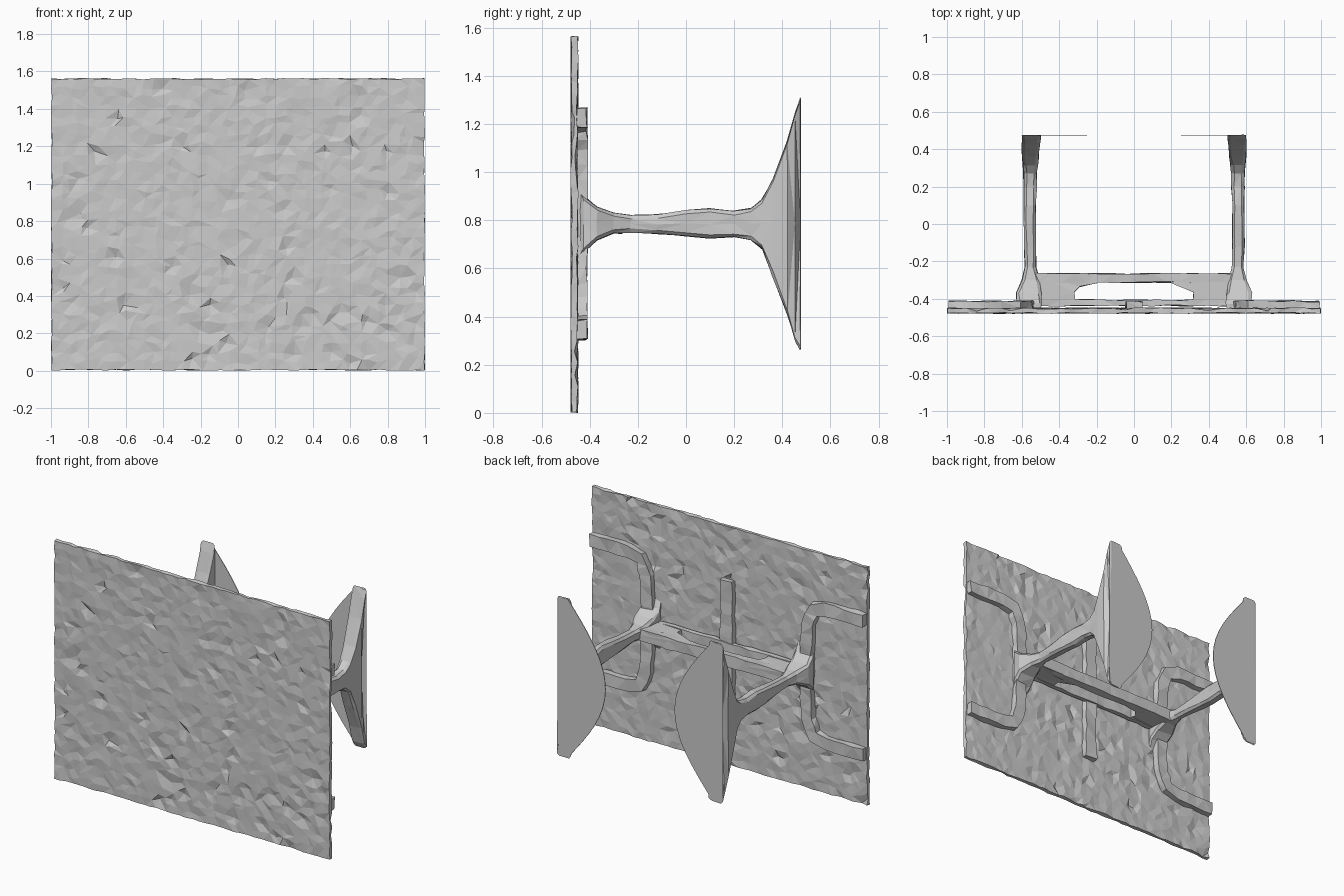
import bpy, bmesh, math, random
from mathutils import Vector

if "Cube" in bpy.data.objects:
    bpy.data.objects.remove(bpy.data.objects["Cube"])

random.seed(4)
MID = 0.785


def finish(name, bm, jitter=0.0):
    """Roughen, facet and link a part."""
    for v in bm.verts:
        v.co += Vector([random.uniform(-jitter, jitter) for _ in range(3)])
    bmesh.ops.triangulate(bm, faces=bm.faces[:])
    bmesh.ops.recalc_face_normals(bm, faces=bm.faces[:])
    me = bpy.data.meshes.new(name)
    bm.to_mesh(me)
    bm.free()
    ob = bpy.data.objects.new(name, me)
    bpy.context.collection.objects.link(ob)
    return ob


def loft(name, rings, jitter=0.0):
    """Skin a list of equal-length point rings and cap both ends."""
    bm = bmesh.new()
    vs = [[bm.verts.new(p) for p in ring] for ring in rings]
    n = len(vs[0])
    for a, b in zip(vs, vs[1:]):
        for i in range(n):
            j = (i + 1) % n
            bm.faces.new((a[i], a[j], b[j], b[i]))
    bm.faces.new(vs[0])
    bm.faces.new(vs[-1])
    return finish(name, bm, jitter)


def ribbon(name, path, width, y0, y1, jitter=0.005, step=0.07):
    """Flat bar following an (x, z) path on the back of the top."""
    pts = []
    for a, b in zip(path, path[1:]):
        a, b = Vector(a), Vector(b)
        k = max(1, round((b - a).length / step))
        pts += [a.lerp(b, i / k) for i in range(k)]
    pts.append(Vector(path[-1]))
    rings = []
    for i, p in enumerate(pts):
        t = (pts[min(i + 1, len(pts) - 1)] - pts[max(i - 1, 0)]).normalized()
        s = Vector((-t.y, t.x)) * width / 2
        a, b = p + s, p - s
        rings.append([(a.x, y0, a.y), (b.x, y0, b.y), (b.x, y1, b.y), (a.x, y1, a.y)])
    loft(name, rings, jitter)


# Rough slab top, standing on its long edge
bm = bmesh.new()
NX, NZ = 40, 31
W, H, Y0, Y1 = 1.0, 1.565, -0.48, -0.447
grids = []
for y, s in ((Y0, 1), (Y1, -1)):
    g = []
    for i in range(NX + 1):
        col = []
        for k in range(NZ + 1):
            x, z = -W + 2 * W * i / NX, H * k / NZ
            d = random.uniform(0, 0.008)
            if random.random() < 0.05:
                d += 0.012
            if 0 < i < NX:
                x += random.uniform(-0.018, 0.018)
            else:
                x -= math.copysign(random.uniform(0, 0.006), x)
            if 0 < k < NZ:
                z += random.uniform(-0.018, 0.018)
            else:
                z += random.uniform(0, 0.008) * (1 if k == 0 else -1)
            col.append(bm.verts.new((x, y + s * d, z)))
        g.append(col)
    for i in range(NX):
        for k in range(NZ):
            bm.faces.new((g[i][k], g[i + 1][k], g[i + 1][k + 1], g[i][k + 1]))
    grids.append(g)
rims = []
for g in grids:
    rims.append([g[i][0] for i in range(NX)] + [g[NX][k] for k in range(NZ)]
                + [g[i][NZ] for i in range(NX, 0, -1)] + [g[0][k] for k in range(NZ, 0, -1)])
n = len(rims[0])
for i in range(n):
    j = (i + 1) % n
    bm.faces.new((rims[0][i], rims[0][j], rims[1][j], rims[1][i]))
finish("table_top", bm)

# Leg stations: y, bottom z, top z, inner x, outer x, outer mid inset
stations = [
    (-0.455, 0.62, 0.96, 0.50, 0.60, 0), (-0.425, 0.67, 0.90, 0.49, 0.625, 0),
    (-0.37, 0.715, 0.855, 0.495, 0.63, 0), (-0.30, 0.745, 0.83, 0.505, 0.60, 0),
    (-0.23, 0.75, 0.82, 0.525, 0.585, 0), (-0.12, 0.745, 0.825, 0.525, 0.59, 0),
    (0.0, 0.735, 0.84, 0.525, 0.59, 0), (0.10, 0.725, 0.848, 0.525, 0.59, 0),
    (0.20, 0.73, 0.838, 0.52, 0.59, 0), (0.27, 0.72, 0.85, 0.52, 0.59, 0),
    (0.315, 0.68, 0.885, 0.515, 0.595, 0), (0.36, 0.57, 0.97, 0.51, 0.60, 0),
    (0.42, 0.41, 1.13, 0.505, 0.60, 0), (0.455, 0.30, 1.25, 0.50, 0.60, 0.025),
    (0.475, 0.26, 1.31, 0.50, 0.60, 0.065),
]
for side, sx in (("left", -1), ("right", 1)):
    # Leg flaring into the long foot
    rings = []
    for y, zb, zt, xi, xo, inset in stations:
        c = min(0.015, (zt - zb) * 0.2)
        ring = [(xi, zb + c), (xi + c, zb), (xo - c, zb), (xo, zb + c), (xo - inset, MID),
                (xo, zt - c), (xo - c, zt), (xi + c, zt), (xi, zt - c), (xi, MID)]
        rings.append([(sx * x, y, z) for x, z in ring])
    loft(side + "_leg", rings, 0.003)

    # Thin bowed foot pad, reaching inwards
    pad = []
    for k in range(17):
        t = -1 + k / 8
        pad.append((0.525 - 0.275 * math.cos(t * math.pi / 2), MID + 0.52 * t))
    pad += [(0.59, 1.30), (0.54, MID), (0.59, 0.27)]
    loft(side + "_foot_pad", [[(sx * x, y, z) for x, z in pad] for y in (0.473, 0.477)])

    # Bracket bent outwards to the side edge
    up = [(0.99, 1.225), (0.72, 1.225), (0.63, 1.20), (0.585, 1.10), (0.575, 0.90), (0.575, MID)]
    path = up + [(x, 2 * MID - z) for x, z in reversed(up[:-1])]
    ribbon(side + "_bracket", [(sx * x, z) for x, z in path], 0.08, -0.455, -0.412)

    # Gusset joining leg, stretcher and top
    gus = [(0.54, -0.265), (0.20, -0.265), (0.20, -0.315), (0.29, -0.335),
           (0.32, -0.365), (0.315, -0.40), (0.30, -0.43), (0.54, -0.43)]
    loft(side + "_gusset", [[(sx * x, y, z) for x, y in gus] for z in (0.75, 0.785, 0.82)], 0.003)

# Stretcher between the legs and rail against the top
ribbon("stretcher", [(-0.53, MID), (0.53, MID)], 0.075, -0.312, -0.265, 0.004)
ribbon("back_rail", [(-0.53, MID), (0.53, MID)], 0.075, -0.437, -0.405, 0.004)

# Centre batten
ribbon("centre_batten", [(0, 0.35), (0, 1.22)], 0.085, -0.455, -0.415)
